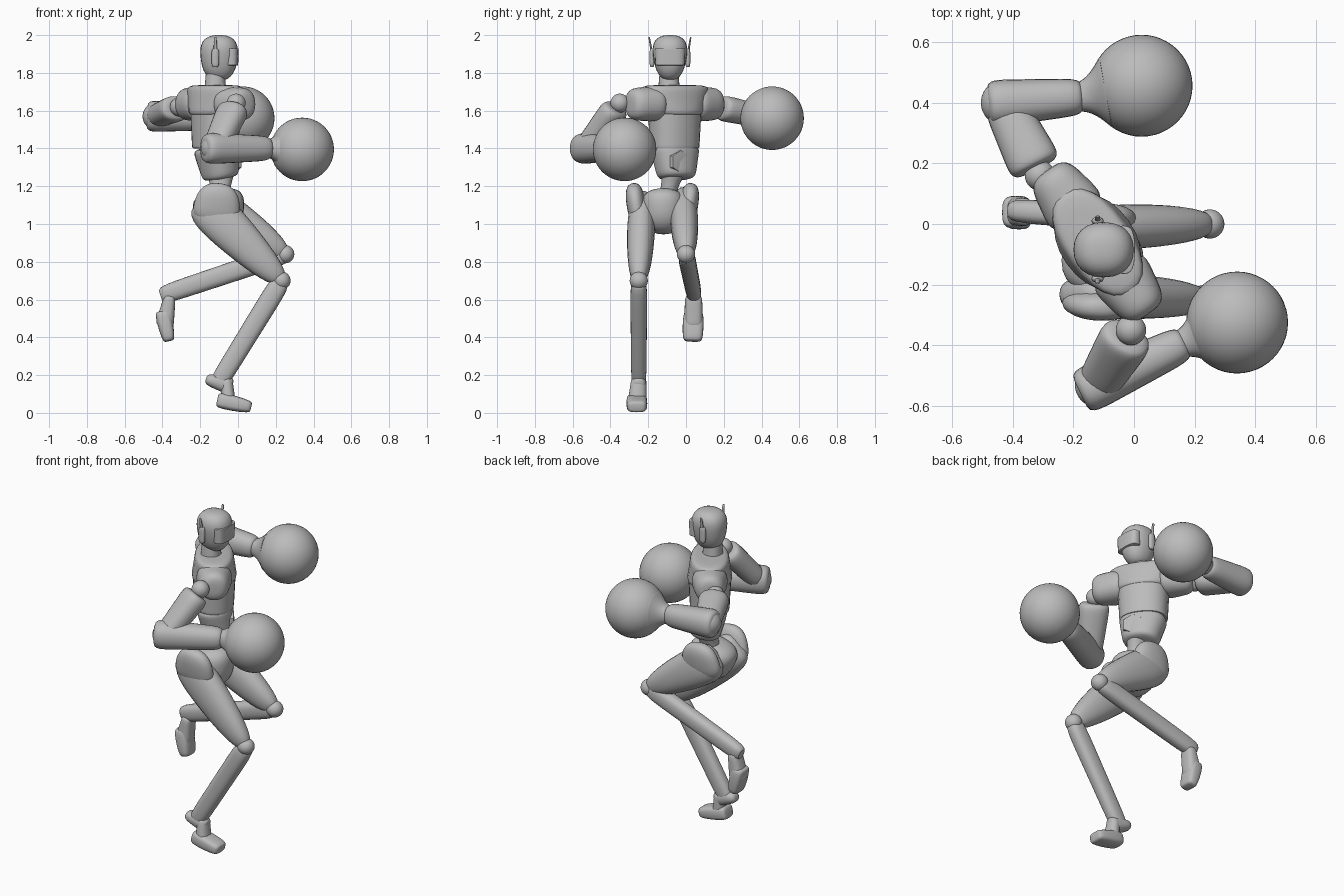
import bpy, bmesh
from math import sin, cos, pi, radians, copysign
from mathutils import Vector

default_cube = bpy.data.objects.get("Cube")
if default_cube:
    bpy.data.objects.remove(default_cube, do_unlink=True)

grey = bpy.data.materials.new("plain grey")
grey.use_nodes = True
tone = (0.5, 0.5, 0.5, 1)
grey.diffuse_color = tone
grey.node_tree.nodes["Principled BSDF"].inputs["Base Color"].default_value = tone

DEPTHWAYS = Vector((1, 0, 0))
SIDEWAYS = Vector((0, 1, 0))
UPWARDS = Vector((0, 0, 1))
TWIST = radians(35)  # the torso twists towards its left
TORSO_FRONT = Vector((cos(TWIST), sin(TWIST), 0))
TORSO_SIDE = Vector((-sin(TWIST), cos(TWIST), 0))
MIRROR = {"left": 1, "right": -1}
SHARP, FIRM, SOFT, ROUND = 30, 7, 4, 2.6  # how blunt the ends of a part are


def finish(name, bm):
    """Turn a bmesh into a smooth shaded object."""
    bmesh.ops.recalc_face_normals(bm, faces=bm.faces[:])
    mesh = bpy.data.meshes.new(name)
    bm.to_mesh(mesh)
    bm.free()
    mesh.materials.append(grey)
    obj = bpy.data.objects.new(name, mesh)
    bpy.context.collection.objects.link(obj)
    bpy.ops.object.select_all(action="DESELECT")
    obj.select_set(True)
    bpy.context.view_layer.objects.active = obj
    bpy.ops.object.shade_smooth_by_angle(angle=radians(40))


def ball(name, centre, radius):
    bm = bmesh.new()
    bmesh.ops.create_uvsphere(bm, u_segments=48, v_segments=24, radius=radius)
    bmesh.ops.translate(bm, verts=bm.verts[:], vec=centre)
    finish(name, bm)


def superoval(angle, square):
    """Point on a unit oval; a smaller square value gives boxier corners."""
    return [copysign(abs(v) ** square, v) for v in (cos(angle), sin(angle))]


def segment(name, start, end, start_size, end_size, blunt=FIRM,
            side=SIDEWAYS, bulge=0, square=0.9, sides=24, rings=18):
    """Tapered body part; sizes are (half width along side, half depth)."""
    start, end = Vector(start), Vector(end)
    ahead = (end - start).normalized()
    across = (side - ahead * side.dot(ahead)).normalized()
    normal = ahead.cross(across)
    first, last = Vector(start_size), Vector(end_size)
    bm = bmesh.new()
    loops = []
    for i in range(rings):
        height = -cos(pi * (i + 0.5) / rings)
        t = (height + 1) / 2
        cap = (1 - abs(height) ** blunt) ** (1 / blunt)
        swell = bulge * sin(pi * t)
        width, depth = [(r + swell) * cap for r in first.lerp(last, t)]
        loop = []
        for k in range(sides):
            u, v = superoval(2 * pi * k / sides, square)
            loop.append(bm.verts.new(start.lerp(end, t) + across * width * u + normal * depth * v))
        loops.append(loop)
    for low, high in zip(loops, loops[1:]):
        for k in range(sides):
            n = (k + 1) % sides
            bm.faces.new((low[k], low[n], high[n], high[k]))
    bm.faces.new(loops[0])
    bm.faces.new(loops[-1])
    finish(name, bm)


def upright(name, centre, bottom, top, start_size, end_size, blunt=FIRM, **options):
    """Vertical segment over a ground position."""
    x, y = centre
    segment(name, (x, y, bottom), (x, y, top), start_size, end_size, blunt, **options)


def arm(label, shoulder, elbow, wrist, glove):
    """Joints, upper arm, forearm, flaring cuff and round glove."""
    shoulder, elbow, wrist, glove = map(Vector, (shoulder, elbow, wrist, glove))
    ball(label + "_shoulder_joint", shoulder, 0.05)
    ball(label + "_elbow_joint", elbow, 0.075)
    segment(label + "_upper_arm", shoulder.lerp(elbow, 0.1), elbow,
            (0.07, 0.09), (0.06, 0.07), side=UPWARDS)
    segment(label + "_forearm", elbow.lerp(wrist, -0.2), wrist,
            (0.085, 0.08), (0.065, 0.06), side=UPWARDS)
    segment(label + "_cuff", wrist.lerp(glove, -0.1), glove.lerp(wrist, 0.6),
            (0.045, 0.045), (0.12, 0.12), SHARP, side=UPWARDS, bulge=-0.015)
    ball(label + "_glove", glove, 0.168)


# Head with visor, ear pods and upright blades
head_x, head_y = -0.1, -0.085
upright("head", (head_x, head_y), 1.76, 2, (0.07, 0.085), (0.105, 0.11), ROUND)
upright("visor", (head_x + 0.065, head_y), 1.84, 1.93,
        (0.077, 0.036), (0.08, 0.038), SHARP, square=0.7)
upright("neck", (-0.12, -0.09), 1.68, 1.8, (0.06, 0.06), (0.05, 0.05), SHARP)
for label, s in MIRROR.items():
    ear_x, ear_y = head_x - 0.02, head_y + s * 0.095
    upright(label + "_ear", (ear_x, ear_y), 1.83, 1.93,
            (0.02, 0.013), (0.02, 0.013), SOFT, side=DEPTHWAYS)
    segment(label + "_ear_blade", (ear_x, ear_y, 1.9), (ear_x, ear_y + s * 0.015, 1.99),
            (0.01, 0.006), (0.007, 0.004), side=DEPTHWAYS)

# Torso: chest plate, rib band, belly and waist
core = (-0.12, -0.06)
upright("chest", core, 1.57, 1.735, (0.15, 0.13), (0.21, 0.105), FIRM, side=TORSO_SIDE)
upright("rib_band", core, 1.4, 1.6, (0.135, 0.11), (0.145, 0.12), SHARP, side=TORSO_SIDE)
segment("belly", (-0.09, -0.05, 1.24), (*core, 1.41), (0.1, 0.09), (0.14, 0.105),
        side=TORSO_SIDE)
segment("waist", (-0.1, -0.11, 1.1), (-0.09, -0.07, 1.27), (0.05, 0.06), (0.06, 0.07),
        SHARP, bulge=-0.01)

# Hexagonal belly badge
badge = Vector((-0.1, -0.09, 1.33))
segment("belly_badge", badge + TORSO_FRONT * 0.07, badge + TORSO_FRONT * 0.11,
        (0.065, 0.065), (0.06, 0.06), SHARP, side=UPWARDS, square=1, sides=6)

# Shoulder caps reach out from the chest
chest = Vector((*core, 1.635))
for label, s in MIRROR.items():
    segment(label + "_shoulder_cap", chest + TORSO_SIDE * s * 0.1, chest + TORSO_SIDE * s * 0.29,
            (0.095, 0.11), (0.085, 0.075), SOFT, side=UPWARDS)

# Arms: the left one swings back, the right one is tucked in front
arm("left", (-0.31, 0.16, 1.62), (-0.43, 0.4, 1.57), (-0.17, 0.42, 1.56), (0.025, 0.456, 1.56))
arm("right", (-0.01, -0.35, 1.64), (-0.12, -0.53, 1.4), (0.17, -0.39, 1.4), (0.34, -0.325, 1.395))

# Pelvis with slim hip wings flaring outwards
segment("pelvis", (-0.07, -0.12, 0.95), (-0.12, -0.12, 1.18), (0.1, 0.1), (0.13, 0.16), ROUND)
for label, s in MIRROR.items():
    hip_y = -0.125 + s * 0.125
    segment(label + "_hip_wing", (-0.12, hip_y, 1), (-0.1, hip_y + s * 0.03, 1.215),
            (0.05, 0.14), (0.05, 0.1), ROUND)


def leg(label, hip, knee, ankle):
    """Thigh, ball knee and slim shin."""
    hip, knee, ankle = map(Vector, (hip, knee, ankle))
    segment(label + "_thigh", hip, knee, (0.07, 0.125), (0.05, 0.06), SOFT, bulge=0.012)
    ball(label + "_knee", knee, 0.048)
    segment(label + "_shin", knee, ankle, (0.045, 0.055), (0.04, 0.05), square=0.8)


# Legs: the right one is planted, the left one trails behind
leg("right", (-0.2, -0.23, 1.13), (0.23, -0.25, 0.7), (-0.115, -0.25, 0.14))
leg("left", (-0.2, -0.015, 1.13), (0.25, 0, 0.84), (-0.41, 0.045, 0.62))
segment("right_heel", (-0.17, -0.25, 0.18), (-0.03, -0.25, 0.14),
        (0.04, 0.03), (0.04, 0.05), SOFT)
segment("right_ankle", (-0.06, -0.25, 0.18), (-0.05, -0.26, 0.04), (0.04, 0.03), (0.05, 0.04))
segment("right_foot", (-0.11, -0.26, 0.07), (0.07, -0.26, 0.03),
        (0.05, 0.04), (0.05, 0.03), bulge=0.005, square=0.6)
segment("left_ankle", (-0.36, 0.04, 0.62), (-0.39, 0.04, 0.46),
        (0.045, 0.03), (0.05, 0.05), square=0.7)
segment("left_foot", (-0.4, 0.04, 0.54), (-0.365, 0.035, 0.38),
        (0.05, 0.04), (0.05, 0.03), bulge=0.005, square=0.6)
